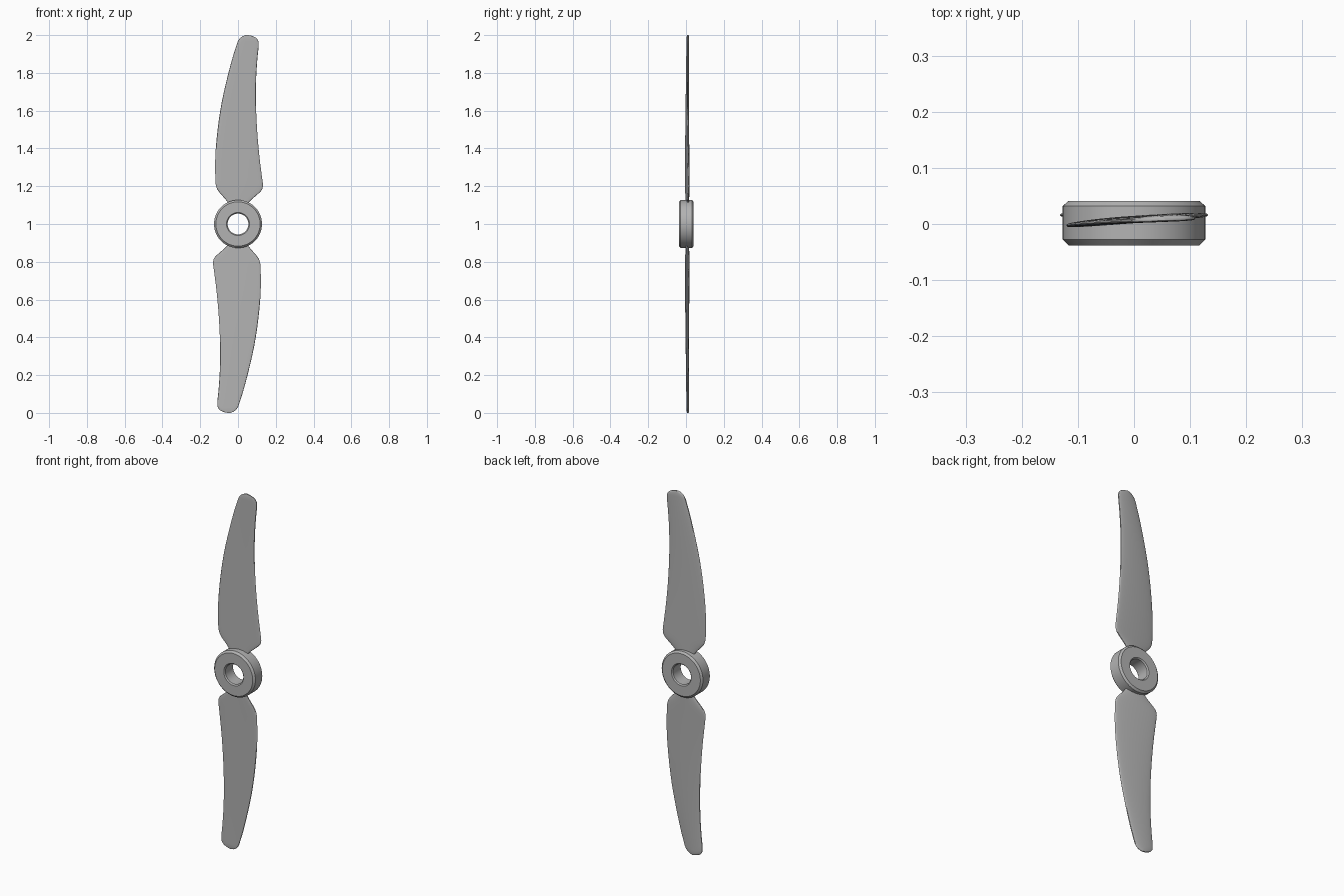
import bpy, bmesh, math
from mathutils import Matrix, Vector

cube = bpy.data.objects.get("Cube")
if cube:
    bpy.data.objects.remove(cube, do_unlink=True)

grey = bpy.data.materials.new("plain grey")
grey.use_nodes = True
grey.diffuse_color = (0.45, 0.45, 0.45, 1)
grey.node_tree.nodes["Principled BSDF"].inputs["Base Color"].default_value = grey.diffuse_color

HUB_Z = 1.0


def finish(name, bm, angle):
    bmesh.ops.recalc_face_normals(bm, faces=bm.faces)
    mesh = bpy.data.meshes.new(name)
    bm.to_mesh(mesh)
    bm.free()
    mesh.materials.append(grey)
    obj = bpy.data.objects.new(name, mesh)
    bpy.context.collection.objects.link(obj)
    bpy.ops.object.select_all(action="DESELECT")
    obj.select_set(True)
    bpy.context.view_layer.objects.active = obj
    bpy.ops.object.shade_smooth_by_angle(angle=math.radians(angle))
    return obj


def bridge(bm, a, b):
    for i in range(len(a)):
        j = (i + 1) % len(a)
        bm.faces.new((a[i], a[j], b[j], b[i]))


# Hub: chamfered ring turned around the y axis
def build_hub():
    profile = [(0.055, -0.032), (0.061, -0.038), (0.117, -0.038), (0.127, -0.028),
               (0.127, 0.032), (0.117, 0.041), (0.061, 0.041), (0.055, 0.035)]
    bm = bmesh.new()
    rings = []
    for k in range(64):
        a = math.tau * k / 64
        rings.append([bm.verts.new((r * math.cos(a), y, HUB_Z + r * math.sin(a)))
                      for r, y in profile])
    for k in range(64):
        bridge(bm, rings[k], rings[(k + 1) % 64])
    finish("hub", bm, 25)


# Blade outline: height above the hub centre, left edge, right edge
OUTLINE = [(0.09, -0.045, 0.045), (0.12, -0.058, 0.062), (0.16, -0.092, 0.107),
           (0.18, -0.108, 0.126), (0.205, -0.117, 0.132), (0.24, -0.12, 0.128),
           (0.36, -0.12, 0.113), (0.5, -0.108, 0.101), (0.64, -0.087, 0.095),
           (0.77, -0.058, 0.096), (0.88, -0.029, 0.103), (0.94, -0.01, 0.109),
           (0.968, 0.0, 0.108), (0.986, 0.013, 0.095), (0.996, 0.029, 0.073),
           (1.0, 0.043, 0.056)]


def smooth_rows(rows, steps):
    """Slope-matched interpolation of the outline rows."""
    pts = [Vector(r) for r in rows]

    def slope(i):
        a, b = pts[max(i - 1, 0)], pts[min(i + 1, len(pts) - 1)]
        return (b - a) / (b.x - a.x)

    for i in range(len(pts) - 1):
        p, q = pts[i], pts[i + 1]
        h = q.x - p.x
        for s in range(steps):
            t = s / steps
            yield (p * (2 * t**3 - 3 * t**2 + 1) + q * (3 * t**2 - 2 * t**3)
                   + slope(i) * h * (t**3 - 2 * t**2 + t) + slope(i + 1) * h * (t**3 - t**2))
    yield pts[-1]


def build_blade(name, turn):
    bm = bmesh.new()
    sections = []
    n = 32
    for z, left, right in smooth_rows(OUTLINE, 3):
        mid, half = (left + right) / 2, (right - left) / 2
        pitch = 0.085 - 0.045 * z
        thick = 0.0065 * min(1, 0.5 + half / 0.1)
        ring = []
        for k in range(n):
            a = math.tau * k / n
            u = math.cos(a)
            # blunt rounded edges with a gentle camber
            v = math.copysign(abs(math.sin(a)) ** 0.6, math.sin(a))
            x = mid + half * u
            y = 0.006 + pitch * x + 0.002 * (1 - u * u) + thick * v
            ring.append(bm.verts.new((x, y, z)))
        sections.append(ring)
    for a, b in zip(sections, sections[1:]):
        bridge(bm, a, b)
    bm.faces.new(sections[0])
    bm.faces.new(sections[-1])
    bm.transform(Matrix.Translation((0, 0, HUB_Z)) @ Matrix.Rotation(turn, 4, "Y"))
    finish(name, bm, 40)


build_hub()
build_blade("upper_blade", 0)
build_blade("lower_blade", math.pi)
